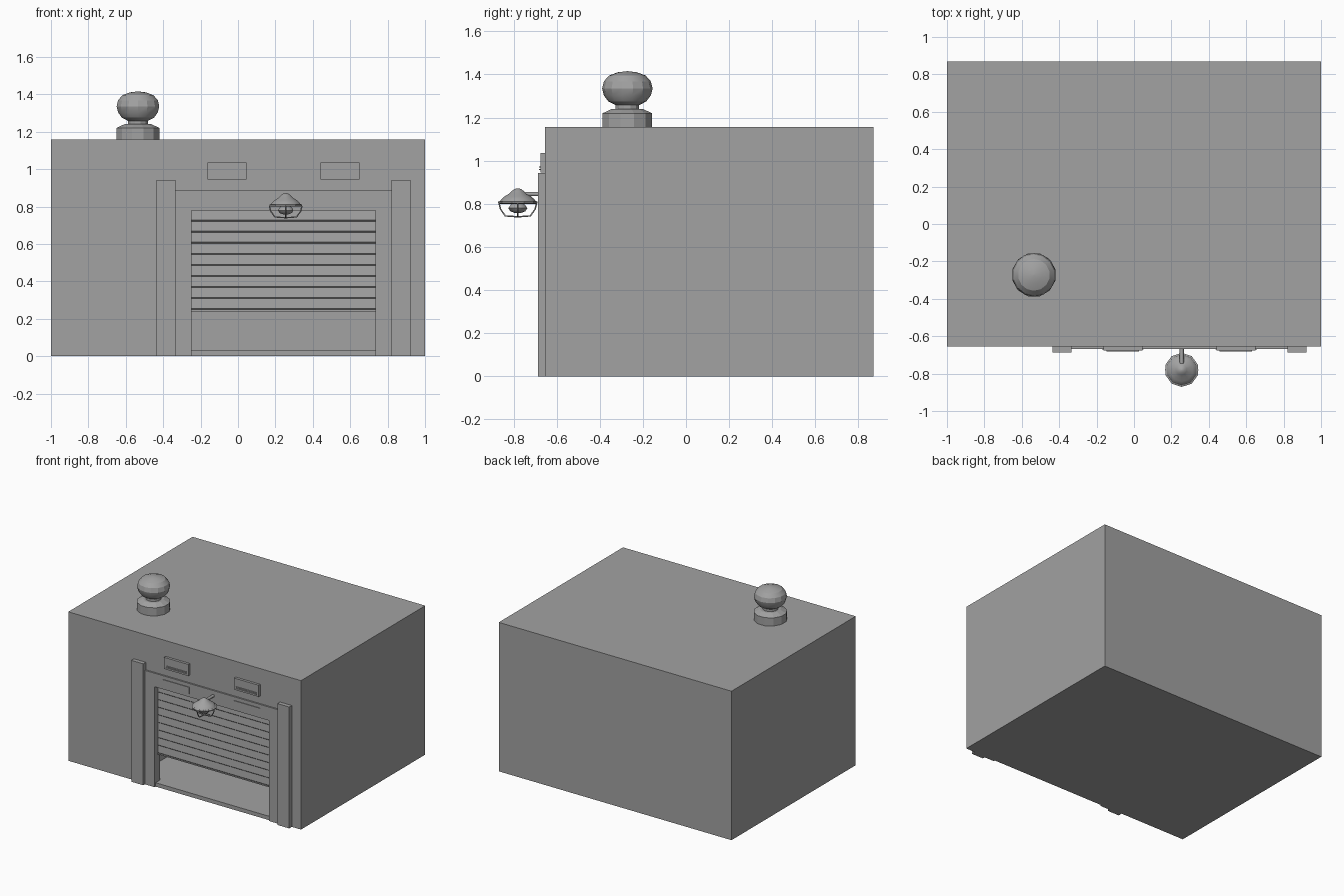
import bpy, math
from mathutils import Vector

if "Cube" in bpy.data.objects:
    bpy.data.objects.remove(bpy.data.objects["Cube"])

grey = bpy.data.materials.new("plain_grey")
grey.diffuse_color = (0.36, 0.36, 0.36, 1)
grey.use_nodes = True
grey.node_tree.nodes["Principled BSDF"].inputs["Base Color"].default_value = grey.diffuse_color


def add_mesh(name, verts, faces):
    me = bpy.data.meshes.new(name)
    me.from_pydata(verts, [], faces)
    me.materials.append(grey)
    ob = bpy.data.objects.new(name, me)
    bpy.context.collection.objects.link(ob)
    return ob


def box(name, x0, x1, y0, y1, z0, z1):
    v = [(x, y, z) for x in (x0, x1) for y in (y0, y1) for z in (z0, z1)]
    f = [(0, 1, 3, 2), (4, 6, 7, 5), (0, 4, 5, 1), (2, 3, 7, 6), (0, 2, 6, 4), (1, 5, 7, 3)]
    return add_mesh(name, v, f)


def extrude_x(name, profile, x0, x1):
    """Closed (y, z) outline swept along x."""
    n = len(profile)
    v = [(x, y, z) for x in (x0, x1) for y, z in profile]
    f = [(i, (i + 1) % n, (i + 1) % n + n, i + n) for i in range(n)]
    f += [tuple(reversed(range(n))), tuple(range(n, 2 * n))]
    return add_mesh(name, v, f)


def lathe(name, cx, cy, profile, sides, smooth=None):
    """Capped (radius, z) profile turned about a vertical axis."""
    v, f = [], []
    for r, z in profile:
        for i in range(sides):
            a = math.tau * (i + 0.5) / sides
            v.append((cx + r * math.cos(a), cy + r * math.sin(a), z))
    for k in range(len(profile) - 1):
        for i in range(sides):
            j = (i + 1) % sides
            f.append((k * sides + i, k * sides + j, (k + 1) * sides + j, (k + 1) * sides + i))
    f.append(tuple(reversed(range(sides))))
    f.append(tuple(range(len(v) - sides, len(v))))
    ob = add_mesh(name, v, f)
    if smooth:
        bpy.ops.object.select_all(action='DESELECT')
        ob.select_set(True)
        bpy.context.view_layer.objects.active = ob
        bpy.ops.object.shade_smooth_by_angle(angle=math.radians(smooth))
    return ob


def rod(name, points, radius, closed=False):
    cu = bpy.data.curves.new(name, 'CURVE')
    cu.dimensions = '3D'
    cu.bevel_depth = radius
    cu.bevel_resolution = 1
    cu.use_fill_caps = True
    s = cu.splines.new('POLY')
    s.points.add(len(points) - 1)
    for p, co in zip(s.points, points):
        p.co = (*co, 1)
    s.use_cyclic_u = closed
    cu.materials.append(grey)
    ob = bpy.data.objects.new(name, cu)
    bpy.context.collection.objects.link(ob)
    return ob


MID = 0.243          # centre line of the doorway
WALL = -0.655        # front wall plane

# Building block, hollowed by a room and a doorway
body = box("building", -1, 1, WALL, 0.87, 0, 1.157)
cutters = [box("room_cutter", -0.43, 0.92, -0.60, 0.30, 0.03, 0.90),
           box("doorway_cutter", -0.25, 0.735, -0.80, -0.55, 0.03, 0.78)]
for c in cutters:
    m = body.modifiers.new(c.name, 'BOOLEAN')
    m.operation = 'DIFFERENCE'
    m.solver = 'EXACT'
    m.object = c
    c.hide_render = True
    c.hide_viewport = True

# Door surround: jambs, lintel, outer pillars and paired fittings
box("door_lintel", -0.335, 0.82, -0.667, WALL, 0.78, 0.885)
for side, s in (("left", -1), ("right", 1)):
    def span(a, b):
        return sorted((MID + s * a, MID + s * b))
    box(side + "_jamb", *span(0.4925, 0.577), -0.667, WALL, 0, 0.78)
    box(side + "_pillar", *span(0.577, 0.678), -0.687, WALL, 0, 0.943)
    box(side + "_lintel_plate", *span(0.192, 0.415), -0.672, -0.667, 0.805, 0.857)

    # Vent housing with louvres at the lower edge
    box(side + "_vent", *span(0.197, 0.407), -0.675, WALL, 0.945, 1.035)
    for i in range(2):
        z = 0.956 + i * 0.012
        box(f"{side}_vent_louvre_{i}", *span(0.215, 0.389), -0.681, -0.675, z, z + 0.006)

# Half-raised roller shutter made of overlapping slats
top, pitch = 0.78, 0.059
outline = [(-0.605, top)]
for i in range(9):
    z = top - i * pitch
    outline += [(-0.622, z), (-0.628, z - pitch + 0.006), (-0.622, z - pitch)]
outline += [(-0.628, 0.249), (-0.628, 0.240), (-0.605, 0.240)]
extrude_x("roller_shutter", outline, -0.25, 0.735)

# Roof ventilator
vx, vy = -0.535, -0.272
lathe("vent_base", vx, vy, [(0.119, 1.157), (0.119, 1.220), (0.075, 1.240)], 12)
lathe("vent_neck", vx, vy, [(0.056, 1.237), (0.056, 1.258), (0.070, 1.268)], 12)
bulb = [(0.055, 1.258), (0.088, 1.275), (0.109, 1.303), (0.117, 1.335),
        (0.109, 1.368), (0.085, 1.395), (0.045, 1.410), (0.004, 1.415)]
lathe("vent_bulb", vx, vy, bulb, 14, 24)

# Wall lamp: arm, shade, bulb and guard cage
lx, ly = 0.255, -0.780
rod("lamp_arm", [(lx, WALL, 0.845), (lx, -0.745, 0.845)], 0.011)
shade = [(0.083, 0.812), (0.076, 0.822), (0.062, 0.834), (0.042, 0.846),
         (0.027, 0.860), (0.014, 0.869), (0.003, 0.872)]
lathe("lamp_shade", lx, ly, shade, 10, 35)
lathe("lamp_rim", lx, ly, [(0.083, 0.800), (0.091, 0.803), (0.091, 0.810), (0.083, 0.813)], 10)
lathe("lamp_bulb", lx, ly, [(0.012, 0.757), (0.034, 0.765), (0.044, 0.780),
                            (0.034, 0.795), (0.020, 0.805)], 10, 50)
hoop = [(-0.087, 0.803), (-0.080, 0.775), (-0.058, 0.744), (0, 0.740),
        (0.058, 0.744), (0.080, 0.775), (0.087, 0.803)]
for i, d in enumerate((Vector((1, 0, 0)), Vector((0, 1, 0)))):
    rod(f"lamp_guard_hoop_{i}",
        [Vector((lx, ly, z)) + d * r for r, z in hoop], 0.004)
